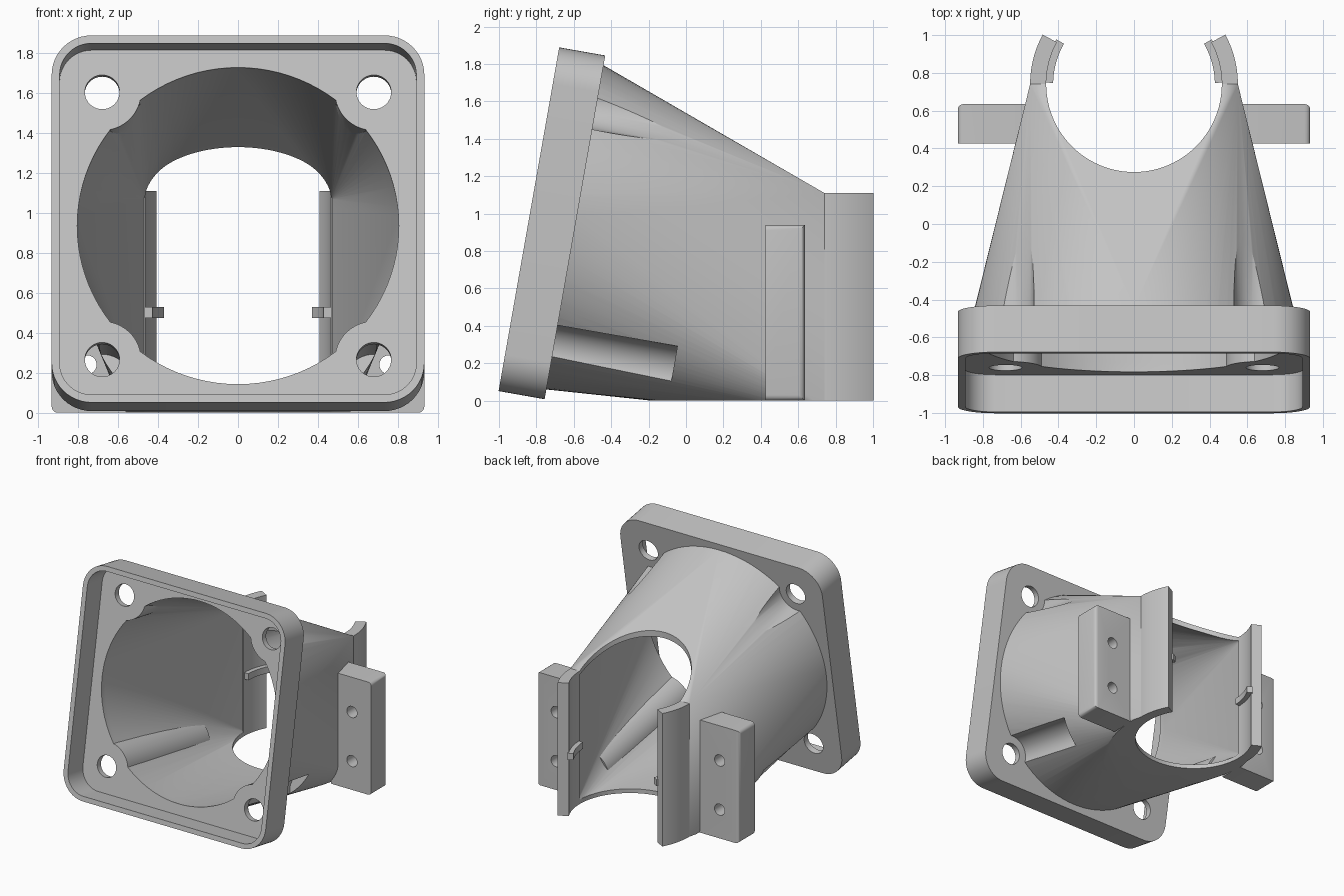
import bpy, bmesh
from math import cos, sin, pi, radians
from mathutils import Matrix, Vector

cube = bpy.data.objects.get("Cube")
if cube:
    bpy.data.objects.remove(cube, do_unlink=True)

grey = bpy.data.materials.new("light grey plastic")
grey.use_nodes = True
colour = (0.55, 0.55, 0.55, 1)
grey.diffuse_color = colour
grey.node_tree.nodes["Principled BSDF"].inputs["Base Color"].default_value = colour

# Flange frame: local x across, local y up, local -z is depth behind the front rim
FLANGE = Matrix.Translation((0, -0.84, 0.97)) @ Matrix.Rotation(radians(80), 4, "X")
BARREL_Y = 0.74
SCREWS = [(sx * 0.68, sy * 0.68) for sx in (-1, 1) for sy in (-1, 1)]


def finish(bm, name):
    bmesh.ops.recalc_face_normals(bm, faces=bm.faces)
    mesh = bpy.data.meshes.new(name)
    bm.to_mesh(mesh)
    bm.free()
    mesh.materials.append(grey)
    obj = bpy.data.objects.new(name, mesh)
    bpy.context.collection.objects.link(obj)
    return obj


def prism(name, outline, low, high, matrix=Matrix()):
    """Extrude a flat outline along local z."""
    bm = bmesh.new()
    face = bm.faces.new([bm.verts.new((x, y, low)) for x, y in outline])
    ext = bmesh.ops.extrude_face_region(bm, geom=[face])
    verts = [v for v in ext["geom"] if isinstance(v, bmesh.types.BMVert)]
    bmesh.ops.translate(bm, verts=verts, vec=(0, 0, high - low))
    bm.transform(matrix)
    return finish(bm, name)


def arc(cx, cy, r, start, end, steps):
    angles = [radians(start + (end - start) * i / steps) for i in range(steps + 1)]
    return [(cx + r * cos(a), cy + r * sin(a)) for a in angles]


def circle(cx, cy, r, steps=64):
    return arc(cx, cy, r, 0, 360, steps)[:-1]


def rounded_square(half, r):
    pts = []
    for k, (sx, sy) in enumerate(((1, 1), (-1, 1), (-1, -1), (1, -1))):
        pts += arc(sx * (half - r), sy * (half - r), r, 90 * k, 90 * k + 90, 12)
    return pts


def hull(name, points):
    bm = bmesh.new()
    for p in points:
        bm.verts.new(p)
    bmesh.ops.convex_hull(bm, input=bm.verts[:])
    loose = [v for v in bm.verts if not v.link_faces]
    bmesh.ops.delete(bm, geom=loose, context="VERTS")
    return finish(bm, name)


def combine(obj, other, operation="DIFFERENCE"):
    mod = obj.modifiers.new("combine", "BOOLEAN")
    mod.object, mod.operation, mod.solver = other, operation, "EXACT"
    bpy.context.view_layer.objects.active = obj
    bpy.ops.object.modifier_apply(modifier=mod.name)
    bpy.data.objects.remove(other, do_unlink=True)


def box(name, low, high):
    outline = [(low[0], low[1]), (high[0], low[1]), (high[0], high[1]), (low[0], high[1])]
    return prism(name, outline, low[2], high[2])


def smooth(obj):
    bpy.ops.object.select_all(action="DESELECT")
    obj.select_set(True)
    bpy.context.view_layer.objects.active = obj
    bpy.ops.object.shade_smooth_by_angle(angle=radians(25))


def duct_points(radius, depths, roof, end, arc_radius, floor):
    """Tilted round mouth blending to a flat roof edge, upright ends and a curved floor."""
    pts = [FLANGE @ Vector((x, y, -d)) for d in depths for x, y in circle(0, 0, radius, 96)]
    for s in (-1, 1):
        pts.append((s * roof[0], roof[1], roof[2]))
        pts += [(s * end[0], end[1], z) for z in (floor, end[2])]
    pts += [(x, y, floor) for x, y in arc(0, BARREL_Y, arc_radius, 180, 360, 48)]
    return pts


# Duct outer skin, trimmed flat underneath, with screw clearance grooves
duct = hull("fan_duct", duct_points(0.88, (0.22, 0.25), (0.6, 0.345, 1.15),
                                    (0.55, BARREL_Y, 1.11), 0.55, -0.04))
combine(duct, box("trim", (-2, -2, -1), (2, 2, 0)))
for x, y in SCREWS:
    combine(duct, prism("groove", circle(x, y, 0.15), -0.9, -0.2, FLANGE))

# Square flange with a deep recess inside a thin rim
flange = prism("flange", rounded_square(0.933, 0.2), -0.25, 0, FLANGE)
combine(duct, flange, "UNION")
combine(duct, prism("recess", rounded_square(0.893, 0.16), -0.2, 0.1, FLANGE))

# Air passage, leaving screw bosses standing in its corners
passage = hull("passage", duct_points(0.805, (0.17, 0.25), (0.575, 0.32, 1.07),
                                      (0.467, 0.76, 1.07), 0.467, 0.035))
for x, y in SCREWS:
    combine(passage, prism("boss", circle(x, y, 0.195), -1.3, 0.1, FLANGE))
combine(duct, passage)
for x, y in SCREWS:
    combine(duct, prism("screw_hole", circle(x, y, 0.087, 40), -0.32, -0.1, FLANGE))

# Round seat for the barrel
combine(duct, prism("barrel_seat", circle(0, BARREL_Y, 0.465, 96), -0.5, 2))
smooth(duct)


def side_arc(name, side, inner, outer, start, end, low, high):
    pts = arc(0, BARREL_Y, outer, start, end, 14) + arc(0, BARREL_Y, inner, end, start, 14)
    return prism(name, [(side * x, y) for x, y in pts], low, high)


for side, label in ((1, "left"), (-1, "right")):
    # Springy clip arm and its small retaining rib
    arm = side_arc(label + "_clip_arm", side, 0.465, 0.55, -0.5, 28.5, 0, 1.11)
    smooth(arm)
    rib = side_arc(label + "_clip_rib", side, 0.428, 0.475, 1, 30, 0.475, 0.53)
    smooth(rib)

    # Mounting ear with two cross holes
    xs = sorted((side * 0.56, side * 0.933))
    ear = box(label + "_mounting_ear", (xs[0], 0.425, 0), (xs[1], 0.635, 0.94))
    bm = bmesh.new()
    bm.from_mesh(ear.data)
    edges = [e for e in bm.edges
             if all(abs(v.co.x) > 0.9 for v in e.verts)
             and (e.verts[0].co.z == e.verts[1].co.z or e.verts[0].co.y > 0.5)]
    bmesh.ops.bevel(bm, geom=edges, offset=0.03, segments=4, profile=0.5, affect="EDGES")
    bm.to_mesh(ear.data)
    bm.free()
    for z in (0.24, 0.65):
        turn = Matrix.Translation((side * 0.755, 0.53, z)) @ Matrix.Rotation(pi / 2, 4, "X")
        combine(ear, prism("ear_hole", circle(0, 0, 0.047, 32), -0.3, 0.3, turn))
    smooth(ear)
